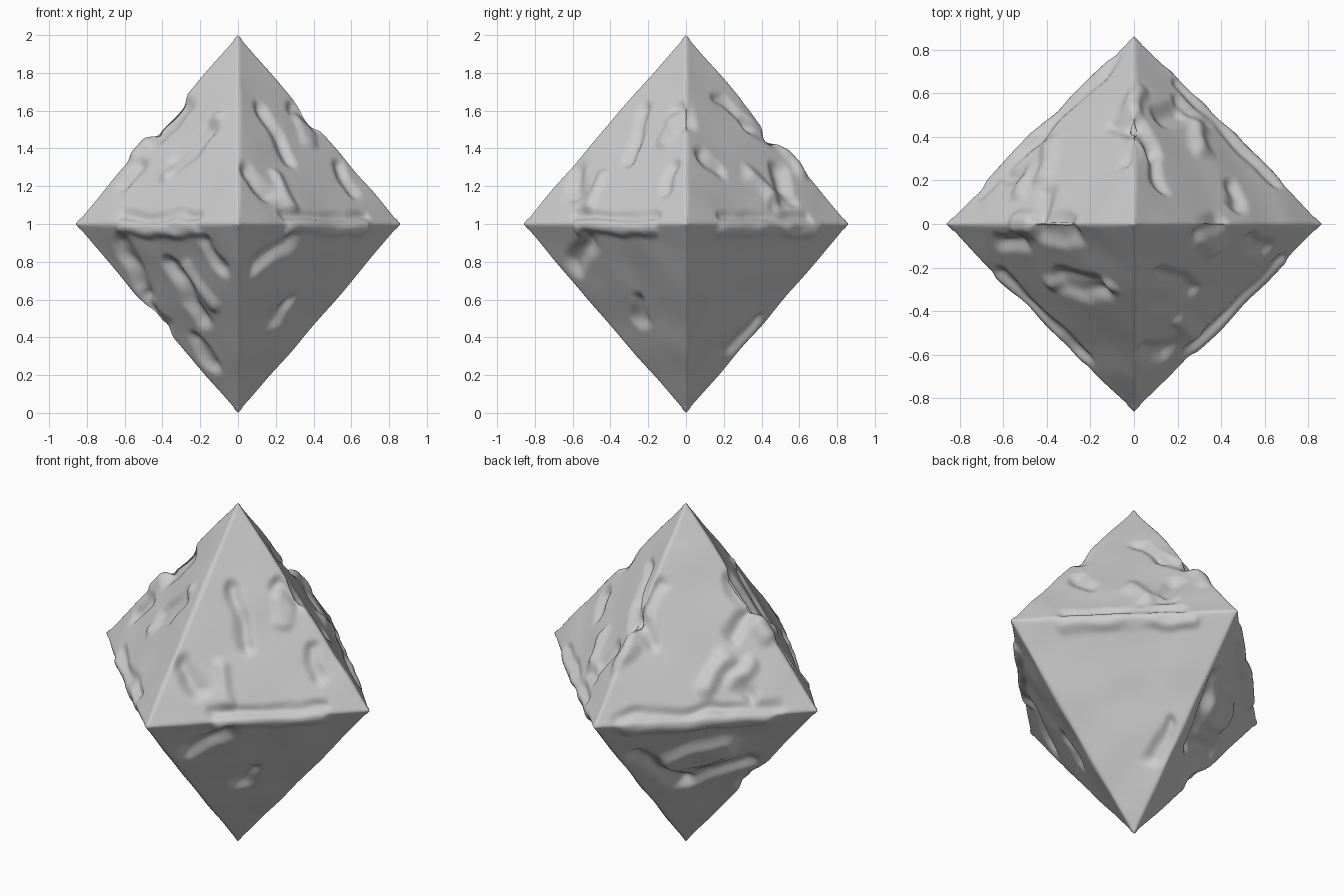
import bpy, bmesh, math
from mathutils import Vector, noise

if "Cube" in bpy.data.objects:
    bpy.data.objects.remove(bpy.data.objects["Cube"], do_unlink=True)

RADIUS = 0.86

# Plain stone colour
stone = bpy.data.materials.new("stone grey")
stone.use_nodes = True
grey = (0.6, 0.6, 0.6, 1)
stone.diffuse_color = grey
stone.node_tree.nodes["Principled BSDF"].inputs["Base Color"].default_value = grey


def on_surface(side, x, z):
    """Point on the front (side -1) or back (side 1) of the octahedron."""
    depth = RADIUS * (1 - abs(z - 1)) - abs(x)
    return Vector((x, side * max(depth, 0), z))


# Strokes: start x, start z, end x, end z, width
FRONT, BACK = -1, 1
front_grooves = [
    (-.16, 1.48, -.32, 1.33, .09), (-.3, 1.62, -.42, 1.48, .08),
    (-.6, 1.2, -.52, 1.3, .06), (-.6, 1.04, -.2, 1.04, .045),
    (-.61, .9, -.48, .64, .07), (-.34, .78, -.18, .5, .08),
    (-.17, .9, -.07, .76, .06), (-.22, .38, -.14, .26, .06),
    (.12, 1.6, .26, 1.34, .06), (.05, 1.27, .15, 1.16, .07),
    (.3, 1.6, .38, 1.54, .06), (.24, 1.04, .68, 1.04, .04),
    (.28, .92, .1, .8, .07), (.27, .6, .19, .5, .06),
    (-.48, .6, -.38, .46, .06), (.52, 1.3, .6, 1.17, .05),
]
back_grooves = [
    (.12, 1.66, .08, 1.52, .05), (.08, 1.52, .02, 1.45, .06),
    (.14, 1.27, .18, 1.2, .07), (.46, 1.36, .46, 1.28, .06),
    (.65, 1.04, .2, 1.04, .04), (.05, .5, .07, .34, .05),
    (-.52, 1.14, -.57, 1.1, .06), (-.05, 1.62, 0, 1.48, .05),
    (0, 1.48, -.09, 1.36, .05), (-.7, 1.04, -.08, 1.04, .045),
    (-.09, .74, -.16, .5, .07), (-.18, .5, -.48, .66, .06),
    (-.43, 1.45, -.4, 1.38, .06), (.32, 1.1, .2, 1.13, .05),
]
front_ridges = [
    (-.1, 1.55, -.38, 1.26, .05), (-.6, .97, -.22, .97, .05),
    (-.26, .78, -.12, .58, .05), (.33, 1.55, .38, 1.44, .06),
    (.22, 1.24, .26, 1.1, .06), (.27, .98, .68, .98, .05),
    (-.5, 1.42, -.55, 1.36, .07),
]
back_ridges = [
    (.14, .97, .65, .97, .05), (.3, 1.25, .3, 1.12, .07),
    (-.4, 1.26, -.38, 1.14, .07), (-.51, 1.24, -.5, 1.16, .06),
    (-.65, .97, -.12, .97, .06), (-.2, .68, -.38, .76, .13),
    (0, 1.37, .02, 1.28, .06),
]

strokes = []
for side, table, push in ((FRONT, front_grooves, -0.5), (BACK, back_grooves, -0.5),
                          (FRONT, front_ridges, 0.4), (BACK, back_ridges, 0.4)):
    for x_a, z_a, x_b, z_b, width in table:
        strokes.append((on_surface(side, x_a, z_a), on_surface(side, x_b, z_b),
                        width, push * width))


def carve(point):
    """Total offset along the normal from every stroke near a point."""
    # A little wander keeps the stroke outlines irregular
    wander = noise.noise_vector(point * 7) * 0.04
    wander.z *= 0.6
    place = point + wander
    total = 0
    for start, end, width, push in strokes:
        along = end - start
        reach = place - start
        t = max(0, min(1, reach.dot(along) / max(along.length_squared, 1e-6)))
        gap = (reach - along * t).length / (width * 1.2)
        if gap < 1:
            total += push * (0.5 + 0.5 * math.cos(math.pi * gap))
    return max(-0.06, min(0.035, total))


# Octahedron: two pyramids sharing a square middle
tips = [Vector((0, 0, 2)), Vector((0, 0, 0))]
middle = [Vector((RADIUS * x, RADIUS * y, 1))
          for x, y in ((1, 0), (0, 1), (-1, 0), (0, -1))]
corners = tips + middle

bm = bmesh.new()
top, bottom, *ring = [bm.verts.new(corner) for corner in corners]
for i, corner in enumerate(ring):
    following = ring[(i + 1) % len(ring)]
    bm.faces.new((corner, following, top))
    bm.faces.new((following, corner, bottom))

for _ in range(7):
    bmesh.ops.subdivide_edges(bm, edges=bm.edges[:], cuts=1, use_grid_fill=True)
bm.normal_update()

# Worn surface: carved strokes and a faint swell, fading out at the corners
worn = []
for v in bm.verts:
    nearest = min((v.co - corner).length for corner in corners)
    fade = min(1, nearest / 0.25)
    swell = 0.008 * noise.noise(v.co * 4) + 0.005
    v.co += v.normal * fade * (carve(v.co) + swell)
    if nearest > 0.04:
        worn.append(v)

# Slightly softened edges
for _ in range(3):
    bmesh.ops.smooth_vert(bm, verts=worn, factor=0.5,
                          use_axis_x=True, use_axis_y=True, use_axis_z=True)

mesh = bpy.data.meshes.new("worn_octahedron")
bm.to_mesh(mesh)
bm.free()
mesh.materials.append(stone)
crystal = bpy.data.objects.new("worn_octahedron", mesh)
bpy.context.collection.objects.link(crystal)

bpy.ops.object.select_all(action="DESELECT")
crystal.select_set(True)
bpy.context.view_layer.objects.active = crystal
bpy.ops.object.shade_smooth()
